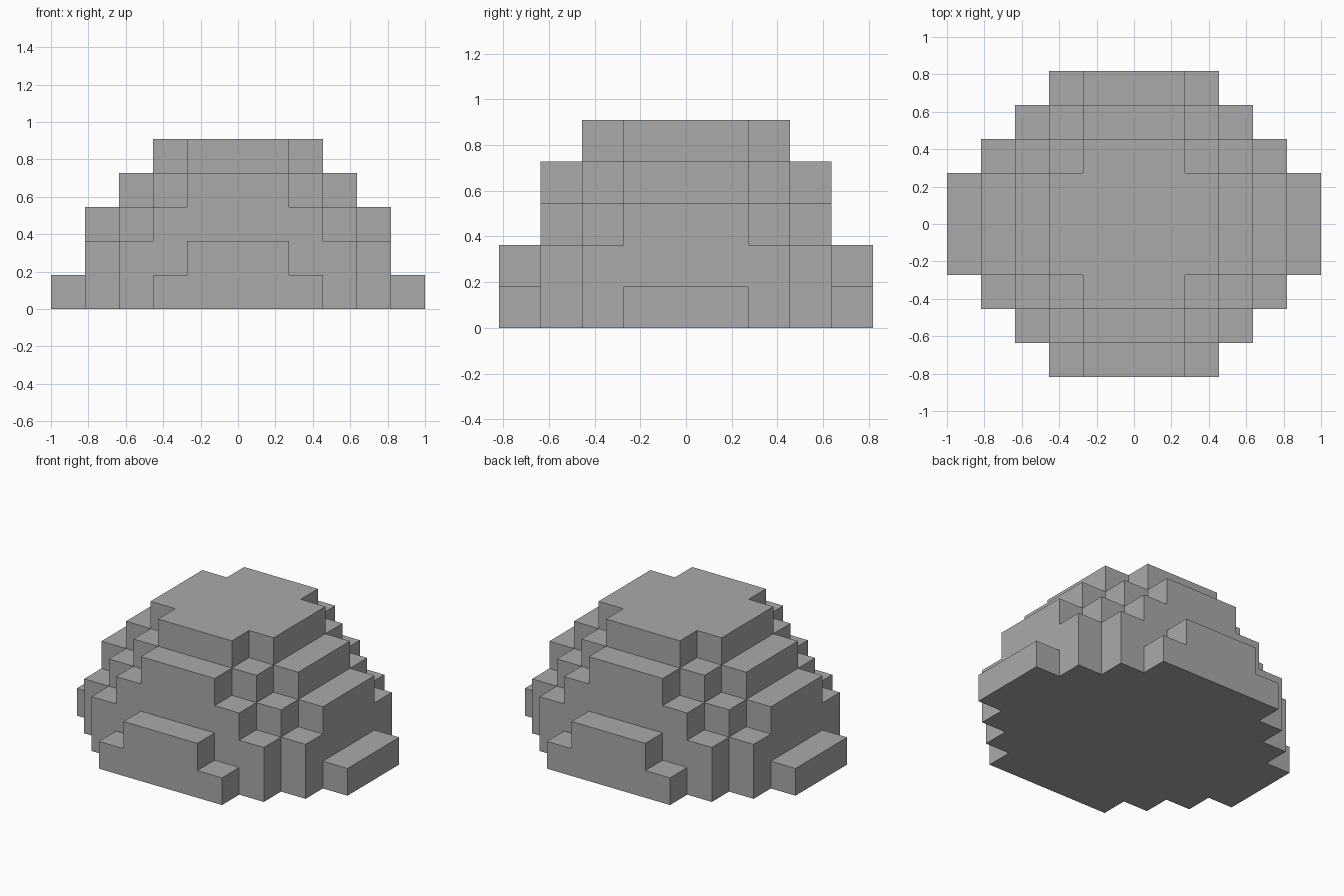
import bpy
import bmesh

cube = bpy.data.objects.get("Cube")
if cube:
    bpy.data.objects.remove(cube, do_unlink=True)

BLOCK = 2 / 11  # edge length of one block

stone = bpy.data.materials.new("stone_grey")
stone.use_nodes = True
stone.diffuse_color = (0.402, 0.402, 0.402, 1)
stone.node_tree.nodes["Principled BSDF"].inputs["Base Color"].default_value = stone.diffuse_color


def stepped_outline(steps):
    """Full outline mirrored from one quarter; steps are (half x, half y) corners in blocks."""
    quarter = [steps[0]]
    for (_, y_before), (x, y) in zip(steps, steps[1:]):
        quarter += [(x, y_before), (x, y)]
    half = quarter + [(-x, y) for x, y in reversed(quarter)]
    return half + [(-x, -y) for x, y in half]


def add_tier(name, level, steps):
    """One block-high slab, extruded from its stepped outline."""
    bm = bmesh.new()
    verts = [bm.verts.new((x * BLOCK, y * BLOCK, level * BLOCK))
             for x, y in stepped_outline(steps)]
    base = bm.faces.new(verts)
    extruded = bmesh.ops.extrude_face_region(bm, geom=[base], use_keep_orig=True)
    top = [v for v in extruded["geom"] if isinstance(v, bmesh.types.BMVert)]
    bmesh.ops.translate(bm, verts=top, vec=(0, 0, BLOCK))
    bmesh.ops.recalc_face_normals(bm, faces=bm.faces[:])
    mesh = bpy.data.meshes.new(name)
    bm.to_mesh(mesh)
    bm.free()
    mesh.materials.append(stone)
    bpy.context.collection.objects.link(bpy.data.objects.new(name, mesh))


# Tiers of the mound, from the ground up
tiers = {
    "ground_tier": [(5.5, 1.5), (4.5, 2.5), (3.5, 3.5), (2.5, 4.5)],
    "lower_tier": [(4.5, 2.5), (3.5, 3.5), (1.5, 4.5)],
    "middle_tier": [(4.5, 1.5), (3.5, 2.5), (2.5, 3.5)],
    "upper_tier": [(3.5, 1.5), (2.5, 2.5), (1.5, 3.5)],
    "top_tier": [(2.5, 1.5), (1.5, 2.5)],
}
for level, (name, steps) in enumerate(tiers.items()):
    add_tier(name, level, steps)
